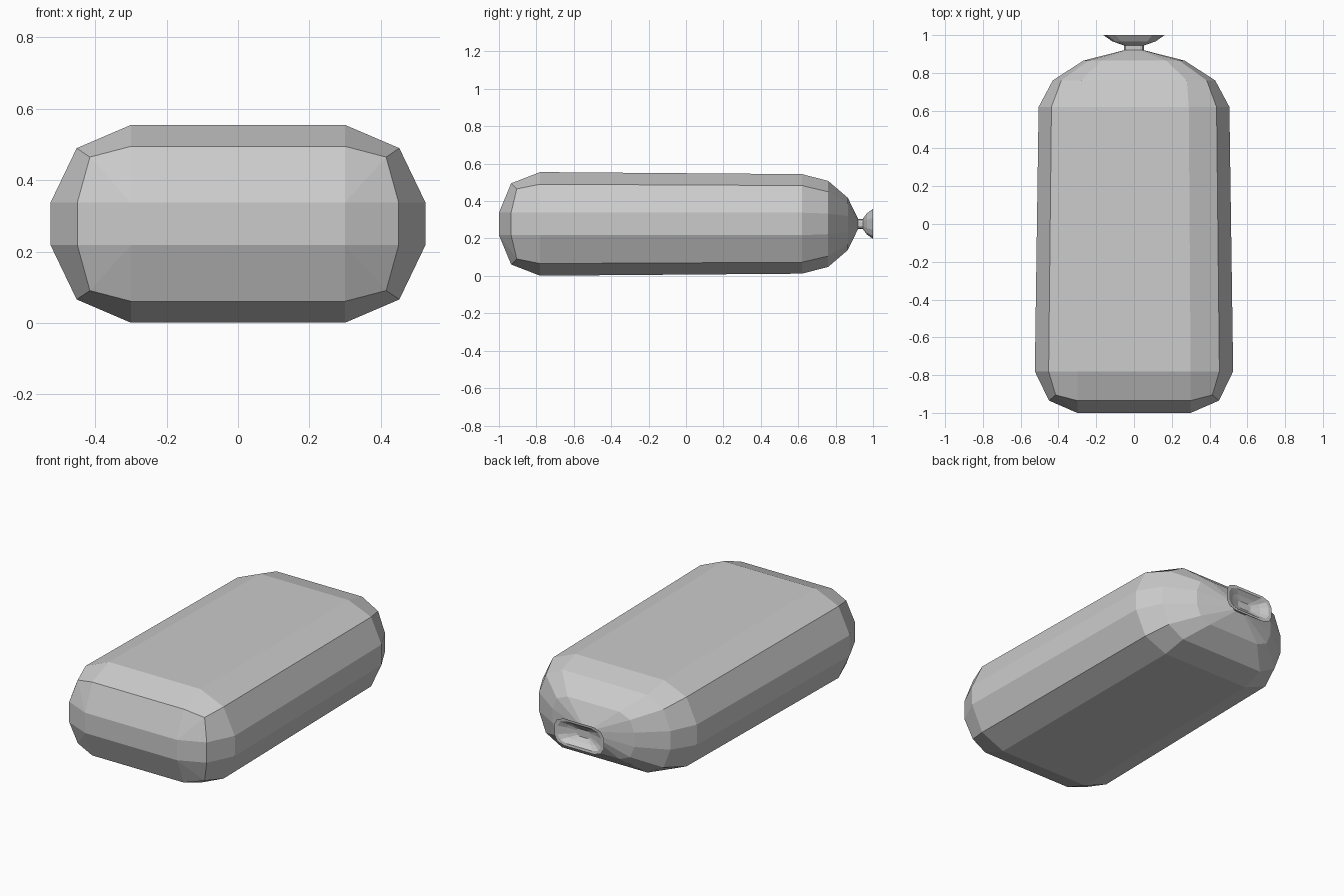
import bpy, bmesh

if "Cube" in bpy.data.objects:
    bpy.data.objects.remove(bpy.data.objects["Cube"])

ZC = 0.278  # height of the long axis


def flat(y, *pts):
    """Quarter section lying in one plane: (x, z) pairs become (x, y, z)."""
    return [(x, y, z) for x, z in pts]


def full_ring(quarter):
    """Mirror a quarter section (side to top) into a closed 12-point ring."""
    ring = []
    for sx, sz in ((1, 1), (-1, 1), (-1, -1), (1, -1)):
        pts = quarter if sx * sz > 0 else quarter[::-1]
        ring += [(sx * x, y, ZC + sz * z) for x, y, z in pts]
    return ring


def loft(name, quarters):
    bm = bmesh.new()
    rings = [[bm.verts.new(p) for p in full_ring(q)] for q in quarters]
    for a, b in zip(rings, rings[1:]):
        for i in range(12):
            j = (i + 1) % 12
            bm.faces.new((a[i], a[j], b[j], b[i]))
    bm.faces.new(rings[0])
    bm.faces.new(rings[-1])
    bmesh.ops.remove_doubles(bm, verts=bm.verts, dist=0.0005)
    bmesh.ops.recalc_face_normals(bm, faces=bm.faces)
    mesh = bpy.data.meshes.new(name)
    bm.to_mesh(mesh)
    bm.free()
    obj = bpy.data.objects.new(name, mesh)
    bpy.context.collection.objects.link(obj)
    return obj


def oval(y, w, h):
    """Small rounded-rectangle section for the neck and tied end."""
    return flat(y, (w, 0.4 * h), (0.88 * w, 0.82 * h), (0.6 * w, h))


# Padded body with rounded front, gathered neck and flared hollow end
loft("sack", [
    flat(-1.0, (0.30, 0.06), (0.30, 0.06), (0.30, 0.06)),
    [(0.45, -0.935, 0.06), (0.415, -0.905, 0.187), (0.30, -0.935, 0.217)],
    flat(-0.78, (0.525, 0.06), (0.452, 0.212), (0.30, 0.277)),
    flat(0.62, (0.505, 0.06), (0.437, 0.205), (0.29, 0.266)),
    flat(0.76, (0.43, 0.055), (0.385, 0.172), (0.28, 0.23)),
    flat(0.865, (0.268, 0.042), (0.24, 0.11), (0.17, 0.14)),
    oval(0.92, 0.052, 0.027),
    oval(0.945, 0.052, 0.027),
    oval(0.967, 0.115, 0.057),
    oval(1.0, 0.162, 0.08),
    oval(0.998, 0.142, 0.065),
    oval(0.975, 0.10, 0.045),
    oval(0.957, 0.045, 0.022),
])
